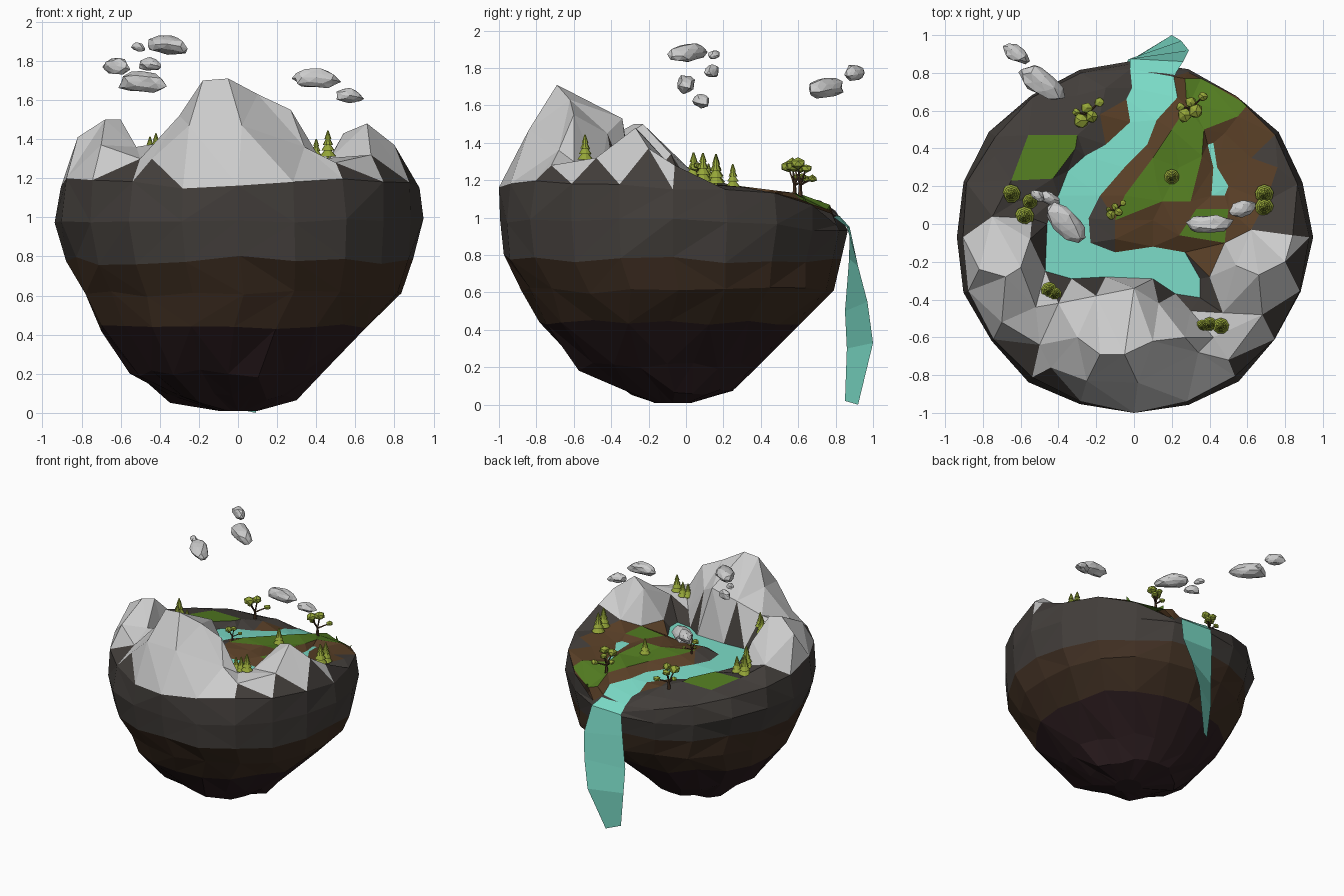
import bpy, bmesh, math, random
from mathutils import Vector, Matrix
from mathutils.bvhtree import BVHTree
from mathutils.geometry import delaunay_2d_cdt

if "Cube" in bpy.data.objects:
    bpy.data.objects.remove(bpy.data.objects["Cube"])

random.seed(5)
COL = dict(maroon=(.025, .012, .014), brown=(.05, .028, .016), stone=(.055, .048, .043),
           soil=(.1, .05, .02), grass=(.085, .2, .015), water=(.2, .72, .58),
           leaf=(.3, .38, .04), bark=(.08, .04, .02))


def material(key):
    m = bpy.data.materials.get(key) or bpy.data.materials.new(key)
    m.diffuse_color = (*COL[key], 1)
    m.use_nodes = True
    m.node_tree.nodes["Principled BSDF"].inputs["Base Color"].default_value = m.diffuse_color
    return m


def finish(name, bm, colour=None):
    me = bpy.data.meshes.new(name)
    bm.to_mesh(me)
    bm.free()
    ob = bpy.data.objects.new(name, me)
    bpy.context.collection.objects.link(ob)
    if colour:
        me.materials.append(material(colour))
    return ob


def build(name, verts, faces, colour=None):
    used = {i: n for n, i in enumerate(sorted({i for f in faces for i in f}))}
    bm = bmesh.new()
    vs = [bm.verts.new(verts[i]) for i in used]
    for f in faces:
        bm.faces.new([vs[used[i]] for i in f])
    return finish(name, bm, colour)


def jit(a):
    return random.uniform(-a, a)


def base(y):
    """Ground level, sloping down towards the waterfall."""
    if y < .2:
        return 1.17
    return 1.17 - .05 * (y - .2) / .4 if y < .6 else 1.12 - .08 * (y - .6) / .22


def inside(p, poly):
    hit = False
    for (x1, y1), (x2, y2) in zip(poly, poly[1:] + poly[:1]):
        if (y1 > p[1]) != (y2 > p[1]) and p[0] < (x2 - x1) * (p[1] - y1) / (y2 - y1) + x1:
            hit = not hit
    return hit


# Island underside: stacked rough rings (z, radius, centre x, centre y)
N = 20
RINGS = [(.01, .1, 0, -.07), (.075, .31, -.03, -.06), (.2, .48, -.05, -.1), (.43, .7, -.02, -.09),
         (.61, .83, .03, -.04), (.78, .9, .01, -.07), (.98, .935, 0, -.07), (1.17, .92, 0, -.07)]
body = []
for k, (z, r, cx, cy) in enumerate(RINGS):
    for i in range(N):
        a = 2 * math.pi * i / N
        j = 0 if k == 0 or i in (4, 5) else .015 if k > 5 else .025
        rr = r + jit(j)
        x, y = cx + rr * math.cos(a), cy + rr * math.sin(a)
        zz = z + jit(j)
        if k == 7:
            zz = .96 if i in (4, 5) else base(y) + (.025 if y < -.1 else -.01) + jit(.02)
            if y < -.9:
                zz -= .03
        elif k == 6 and y > .5:
            zz = min(zz, .93)
        body.append((x, y, zz))


def band(k):
    out = []
    for i in range(N):
        a, b = k * N + i, k * N + (i + 1) % N
        c, d = b + N, a + N
        out += [(a, b, c), (a, c, d)] if random.random() < .5 else [(a, b, d), (b, c, d)]
    return out


build("island_root", body, [tuple(reversed(range(N)))] + band(0) + band(1) + band(2), "maroon")
build("island_earth_layer", body, band(3) + band(4), "brown")
build("island_rock_layer", body, band(5) + band(6), "stone")

# Terrain outlines: river, pool, meadows
RIVER = [(-.02, .82), (-.01, .72), (-.04, .66), (-.02, .54), (-.15, .42), (-.26, .36), (-.35, .28),
         (-.4, .15), (-.46, 0), (-.47, -.25), (-.33, -.29), (-.15, -.28), (.1, -.29), (.22, -.37),
         (.35, -.39), (.35, -.29), (.27, -.15), (.1, -.12), (-.1, -.15), (-.23, -.1), (-.24, .03),
         (-.18, .15), (-.05, .3), (.07, .42), (.12, .55), (.23, .67), (.21, .78)]
POOL = [(.39, .42), (.42, .43), (.44, .3), (.5, .2), (.48, .15), (.41, .15), (.42, .3)]
MEADOWS = [[(-.65, .23), (-.56, .47), (-.3, .47), (-.31, .4), (-.43, .24)],
           [(.2, .5), (.28, .62), (.27, .77), (.36, .77), (.6, .63), (.55, .57), (.37, .5), (.36, .36),
            (.3, .12), (.15, .12), (-.1, .02), (-.05, .15), (.1, .35)],
           [(.33, .08), (.5, .08), (.48, -.1), (.24, -.06)]]
# Mountain points and flat ground points
PEAKS = [(-.18, -.69, 1.7), (-.05, -.69, 1.71), (.1, -.62, 1.63), (.27, -.6, 1.55), (-.3, -.6, 1.52),
         (-.5, -.64, 1.3), (0, -.34, 1.53), (-.2, -.38, 1.46), (.13, -.42, 1.45), (.34, -.68, 1.36),
         (-.4, -.42, 1.38), (-.68, -.28, 1.5), (-.6, -.23, 1.5), (-.82, -.24, 1.41), (-.55, -.08, 1.34),
         (-.75, .04, 1.24), (-.7, -.52, 1.37), (-.52, -.44, 1.36), (.54, -.22, 1.43), (.66, -.27, 1.48),
         (.8, -.2, 1.37), (.84, -.06, 1.28), (.62, -.03, 1.22), (.47, -.47, 1.3), (.68, -.48, 1.32),
         (.42, -.6, 1.3), (.5, -.72, 1.28), (.02, -.84, 1.47), (-.25, -.83, 1.47), (-.44, -.76, 1.3),
         (.3, -.46, 1.22)]
GROUND = [(-.74, .36), (-.62, .6), (-.3, .68), (-.15, .72), (-.18, .58), (-.62, .12), (-.54, .03), (.62, .35),
          (.76, .3), (.7, .12), (.48, .48), (.1, .02), (-.1, -.08), (.72, .5), (.12, .22), (.3, .65), (.4, -.28), (.24, .3)]
pts, zs, edges = [], [], []


def add_loop(loop, height):
    s, n = len(pts), len(loop)
    for x, y in loop:
        pts.append(Vector((x, y)))
        zs.append(height(x, y))
    edges.extend((s + i, s + (i + 1) % n) for i in range(n))


rim = body[7 * N:]
add_loop([p[:2] for p in rim], lambda x, y: 0)
zs[:] = [p[2] for p in rim]
add_loop(RIVER, lambda x, y: base(y) - .035)
add_loop(POOL, lambda x, y: base(y) - .02)
for m in MEADOWS:
    add_loop(m, lambda x, y: base(y) + .01)
for x, y, z in PEAKS + [(x, y, base(y) + jit(.015)) for x, y in GROUND]:
    pts.append(Vector((x, y)))
    zs.append(z)
flat, _, tris, origin, _, _ = delaunay_2d_cdt(pts, edges, [], 1, 1e-5)
land = [(v.x, v.y, zs[o[0]] if o else base(v.y) - .02) for v, o in zip(flat, origin)]

# Sort terrain triangles into parts
parts = {k: [] for k in ("mountains", "river", "pool", "meadows", "soil", "stony_ground")}
for f in tris:
    x, y, z = (sum(land[i][c] for i in f) / 3 for c in range(3))
    if inside((x, y), RIVER):
        k = "river"
    elif inside((x, y), POOL):
        k = "pool"
    elif any(inside((x, y), m) for m in MEADOWS):
        k = "meadows"
    elif z > 1.245:
        k = "mountains"
    elif ((x - .25) / .45) ** 2 + ((y - .28) / .52) ** 2 < 1:
        k = "soil"
    else:
        k = "stony_ground"
    parts[k].append(tuple(f))
paint = dict(mountains=None, river="water", pool="water", meadows="grass", soil="soil", stony_ground="stone")
for k, faces in parts.items():
    build(k, land, faces, paint[k])
bvh = BVHTree.FromPolygons(land, [tuple(f) for f in tris])


def ground(x, y):
    hit = bvh.ray_cast(Vector((x, y, 3)), Vector((0, 0, -1)))[0]
    return hit.z if hit else 1.15


# Waterfall: twisted ribbon between two edges
LEFT = [(-.02, .82, 1.01), (-.02, .875, .95), (-.03, .872, .78), (-.04, .85, .5), (-.03, .86, .3), (0, .85, .02)]
RIGHT = [(.21, .78, 1.01), (.26, .86, .95), (.29, .92, .74), (.25, .97, .55), (.2, 1, .33), (.09, .92, .0)]
n = len(LEFT)
build("waterfall", LEFT + RIGHT, [(i, i + 1, n + i + 1, n + i) for i in range(n - 1)], "water")


def cone(bm, p, r1, r2, h, seg):
    bmesh.ops.create_cone(bm, cap_ends=True, segments=seg, radius1=r1, radius2=r2, depth=h,
                          matrix=Matrix.Translation((p[0], p[1], p[2] + h / 2)))


def blob(bm, p, size, rough, sub=1):
    out = bmesh.ops.create_icosphere(bm, subdivisions=sub, radius=1)
    for v in out["verts"]:
        v.co = Vector(p) + Vector(c * s for c, s in zip(v.co * (1 + jit(rough)), size))


# Pines: tiers of cones on a trunk
PINES = [(-.65, .16, .16), (-.58, .04, .17), (-.55, .12, .13), (.2, .25, .13), (.69, .16, .16), (.69, .09, .16),
         (-.45, -.35, .14), (-.42, -.37, .12), (.4, -.53, .12), (.46, -.54, .14), (.36, -.54, .11)]
for x, y, h in PINES:
    z = ground(x, y) - .01
    bm = bmesh.new()
    cone(bm, (x, y, z), .01, .008, .04, 6)
    for t in range(4):
        r = h * (.31 - .06 * t)
        cone(bm, (x, y, z + .02 + t * h * .21), r, r * .2, h * .31, 9)
    finish("pine_tree", bm, "leaf")

# Leafy trees: bent trunk and a few clumps
for x, y, s in [(-.25, .58, 1.1), (.3, .61, 1.1), (-.1, .07, .7)]:
    z = ground(x, y) - .01
    trunk, crown = bmesh.new(), bmesh.new()
    cone(trunk, (x, y, z), .013 * s, .006 * s, .08 * s, 5)
    for dx, dy, dz, r in [(-.03, -.03, .15, .04), (.025, -.01, .165, .036), (0, .03, .14, .03),
                          (.06, .06, .09, .025), (-.05, .01, .1, .022)]:
        blob(crown, (x + dx * s, y + dy * s, z + dz * s), (r * s, r * s, r * .75 * s), .15)
        a, b = Vector((x, y, z + .06 * s)), Vector((x + dx * s, y + dy * s, z + dz * s))
        rot = (b - a).to_track_quat('Z', 'Y').to_matrix().to_4x4()
        bmesh.ops.create_cone(trunk, segments=4, radius1=.006 * s, radius2=.004 * s, depth=(b - a).length,
                              matrix=Matrix.Translation((a + b) / 2) @ rot)
    finish("tree_trunk", trunk, "bark")
    finish("tree_crown", crown, "leaf")

# Clouds: lumpy grey boulders, slightly bent (position, half sizes, sideways lean)
CLOUDS = [((-.36, .01, 1.88), (.1, .11, .055), -.5), ((-.51, .15, 1.87), (.035, .04, .025), -.3),
          ((-.45, .14, 1.78), (.055, .045, .04), -.4), ((-.49, .75, 1.69), (.12, .105, .06), -.5),
          ((-.62, .9, 1.77), (.07, .06, .048), -.4), ((.4, 0, 1.71), (.125, .065, .055), .1),
          ((.57, .08, 1.62), (.07, .055, .042), .3)]
for (x, y, z), (a, b, c), lean in CLOUDS:
    bm = bmesh.new()
    blob(bm, (0, 0, 0), (1, 1, 1), .15, 2)
    bmesh.ops.dissolve_limit(bm, angle_limit=math.radians(14), verts=bm.verts, edges=bm.edges)
    bmesh.ops.triangulate(bm, faces=bm.faces)
    for v in bm.verts:
        u, w, h = v.co
        v.co = (x + a * u, y + b * (w * .75 + lean * u), z + c * (h * .9 - .25 * u * u + .1 - .15 * u))
    finish("cloud", bm)
